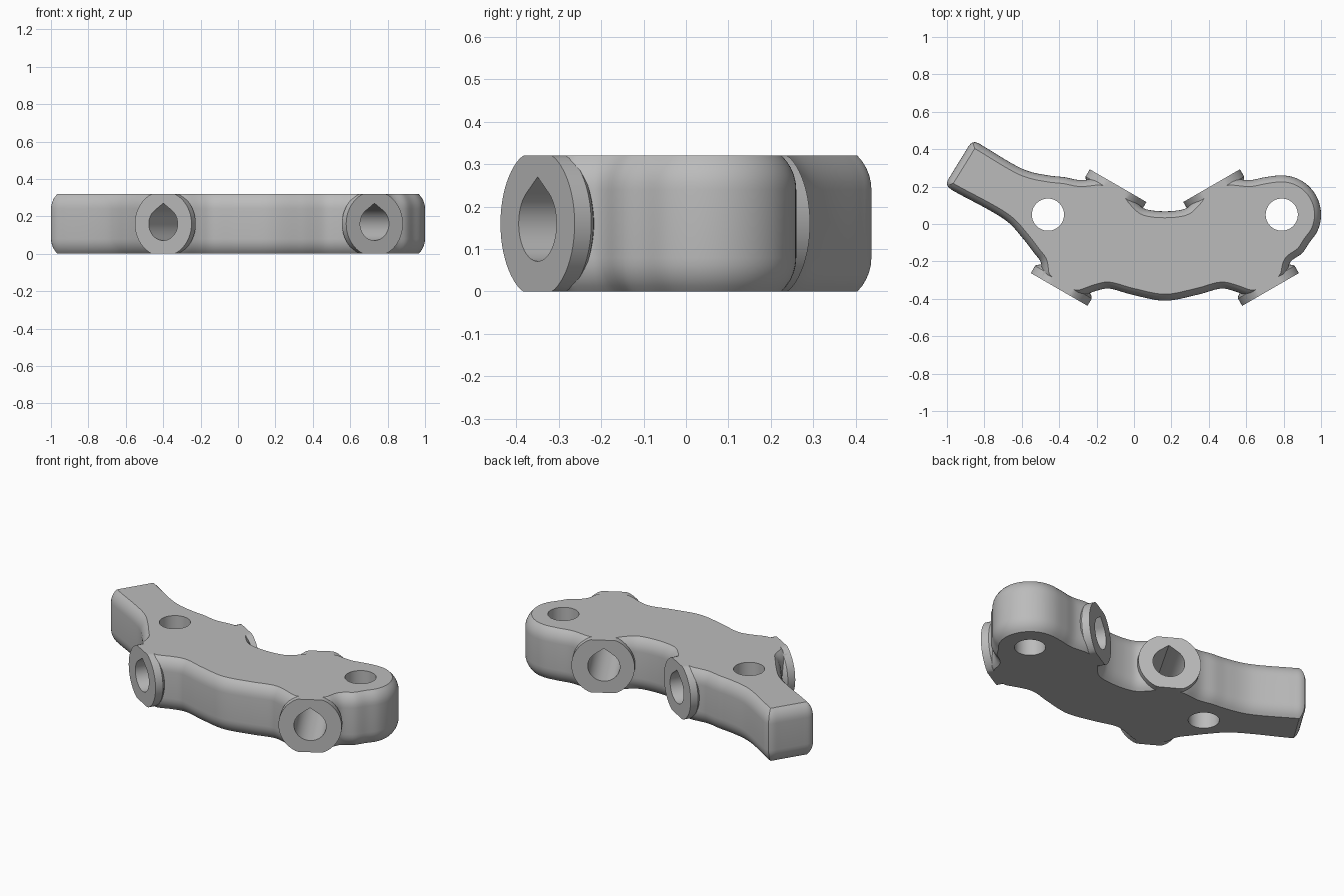
import bpy, bmesh, math
from mathutils import Vector

HEIGHT = 0.32
MID = HEIGHT / 2
AXIS_X = 0.165            # symmetry line of the twin bosses
BOSS_R = 0.175
TILT = Vector((0.5, math.sqrt(0.75)))

cube = bpy.data.objects.get("Cube")
if cube:
    bpy.data.objects.remove(cube, do_unlink=True)

grey = bpy.data.materials.new("plain grey")
grey.use_nodes = True
color = (0.5, 0.5, 0.5, 1)
grey.diffuse_color = color
for node in grey.node_tree.nodes:
    if node.type == 'BSDF_PRINCIPLED':
        node.inputs["Base Color"].default_value = color


def loft(name, rings):
    """Closed solid through equal-length rings of points."""
    bm = bmesh.new()
    rows = [[bm.verts.new(p) for p in ring] for ring in rings]
    n = len(rows[0])
    for a, b in zip(rows, rows[1:]):
        for i in range(n):
            j = (i + 1) % n
            bm.faces.new((a[i], a[j], b[j], b[i]))
    bm.faces.new(rows[0][::-1])
    bm.faces.new(rows[-1])
    bmesh.ops.recalc_face_normals(bm, faces=bm.faces)
    mesh = bpy.data.meshes.new(name)
    bm.to_mesh(mesh)
    bm.free()
    mesh.materials.append(grey)
    obj = bpy.data.objects.new(name, mesh)
    bpy.context.collection.objects.link(obj)
    return obj


def combine(target, tool, operation):
    mod = target.modifiers.new(operation, 'BOOLEAN')
    mod.operation, mod.solver, mod.object = operation, 'EXACT', tool
    bpy.context.view_layer.objects.active = target
    bpy.ops.object.modifier_apply(modifier=mod.name)
    bpy.data.objects.remove(tool, do_unlink=True)


def flip(points):
    return [Vector((2 * AXIS_X - p[0], p[1])) for p in reversed(points)]


def boss_edge(center, inward):
    """Outline points just behind a boss face, counter-clockwise."""
    side = Vector((inward.y, -inward.x))
    spots = ((-0.11, 0.02), (-0.07, 0.004), (0, 0.003), (0.07, 0.004), (0.11, 0.02))
    return [center + side * s + inward * d for s, d in spots]


def smooth_loop(points, step):
    """Centripetal spline through a closed loop of points."""
    out, n = [], len(points)
    for i in range(n):
        p = [points[(i + k - 1) % n] for k in range(4)]
        t = [0]
        for a, b in zip(p, p[1:]):
            t.append(t[-1] + math.sqrt((b - a).length))
        count = max(1, round((p[2] - p[1]).length / step))
        for k in range(count):
            u = t[1] + (t[2] - t[1]) * k / count
            q = p
            for span in (1, 2, 2):
                lo = 1 if len(q) == 2 else 0
                q = [q[m].lerp(q[m + 1], (u - t[m + lo]) / (t[m + lo + span - (lo and 1)] - t[m + lo]))
                     for m in range(len(q) - 1)]
            out.append(q[0])
    return out


# Boss positions: front pair and back pair share two slanted channels
front_boss = Vector((0.73, -0.35))
back_boss = Vector((0.415, 0.205))
in_front = Vector((-TILT.x, TILT.y))
in_back = -in_front

# Body outline
front = [(0.34, -0.378), (0.47, -0.345), (0.53, -0.357)]
front = [Vector(p) for p in front] + boss_edge(front_boss, in_front)
notch = boss_edge(back_boss, in_back) + [Vector((0.28, 0.085)), Vector((0.23, 0.072))]
lobe = [Vector((0.835, -0.205)), Vector((0.9, -0.155))]
for k in range(8):
    a = math.radians(-45 + 135 * k / 7)
    lobe.append(Vector((0.79 + 0.21 * math.cos(a), 0.05 + 0.21 * math.sin(a))))
lobe += [Vector((0.7, 0.25)), Vector((0.62, 0.235))]
arm = [Vector(p) for p in (
    (-0.29, 0.235), (-0.37, 0.25), (-0.46, 0.26), (-0.585, 0.29), (-0.8, 0.413),
    (-0.835, 0.433), (-0.862, 0.437), (-0.885, 0.415), (-0.9, 0.39),
    (-0.98, 0.26), (-0.997, 0.23), (-0.998, 0.205), (-0.975, 0.183), (-0.94, 0.163),
    (-0.68, 0.015), (-0.6, -0.07), (-0.53, -0.16), (-0.5, -0.2))]
outline = ([Vector((AXIS_X, -0.41))] + front + lobe + notch + [Vector((AXIS_X, 0.068))]
           + flip(notch) + arm + flip(front))
loop = smooth_loop(outline, 0.015)
n = len(loop)
normals = []
for i in range(n):
    d = (loop[(i + 1) % n] - loop[i - 1]).normalized()
    normals.append(Vector((-d.y, d.x)))
for _ in range(3):
    normals = [(normals[i - 1] + normals[i] * 2 + normals[(i + 1) % n]).normalized()
               for i in range(n)]

# Rounded edge: a shallow arc that meets the flat faces at a crease
ARC_R, ARC = 0.109, math.radians(47)
edge = [(ARC_R * (1 - math.cos(ARC * k / 5)), ARC_R * math.sin(ARC * k / 5)) for k in range(6)]
drop = edge[-1][1]
levels = [(i, drop - h) for i, h in reversed(edge)]
levels += [(i, HEIGHT - drop + h) for i, h in edge]
body = loft("caliper_body", [
    [(p.x + m.x * inset, p.y + m.y * inset, z) for p, m in zip(loop, normals)]
    for inset, z in levels])


def along(center, inward, side, up, depth):
    across = Vector((-inward.y, inward.x))
    p = center + across * side + inward * depth
    return (p.x, p.y, min(max(MID + up, 0), HEIGHT))


def boss(center, inward):
    """Flared round boss, flattened at the top and bottom of the body."""
    profile = ((0, BOSS_R), (0.045, BOSS_R), (0.055, 0.168), (0.065, 0.153),
               (0.08, 0.137), (0.1, 0.125), (0.2, 0.11))
    angles = [math.tau * k / 64 for k in range(64)]
    return loft("boss", [[along(center, inward, r * math.cos(a), r * math.sin(a), d)
                          for a in angles] for d, r in profile])


def channel(center, inward, length):
    """Teardrop channel with its point upward."""
    r, tip = 0.089, 0.11
    gap = math.acos(r / tip)
    start, sweep = math.pi / 2 + gap, math.tau - 2 * gap
    shape = [(r * math.cos(start + sweep * k / 40), r * math.sin(start + sweep * k / 40))
             for k in range(41)] + [(0, tip)]
    return loft("channel", [[along(center, inward, s, u, d) for s, u in shape]
                            for d in (-0.1, length + 0.1)])


def bolt_hole(x, y, r=0.086):
    ring = [(x + r * math.cos(math.tau * k / 48), y + r * math.sin(math.tau * k / 48))
            for k in range(48)]
    return loft("bolt_hole", [[(a, b, z) for a, b in ring] for z in (-0.1, HEIGHT + 0.1)])


# Join the bosses, then cut the channels and bolt holes
mirrored = lambda v: Vector((2 * AXIS_X - v.x, v.y))
turned = lambda v: Vector((-v.x, v.y))
sides = [(front_boss, back_boss, in_front),
         (mirrored(front_boss), mirrored(back_boss), turned(in_front))]
for f, b, d in sides:
    combine(body, boss(f, d), 'UNION')
    combine(body, boss(b, -d), 'UNION')
for f, b, d in sides:
    combine(body, channel(f, d, (b - f).length), 'DIFFERENCE')
for x in (0.79, -0.46):
    combine(body, bolt_hole(x, 0.05), 'DIFFERENCE')

# Smooth walls with crisp rims
bpy.ops.object.select_all(action='DESELECT')
body.select_set(True)
bpy.context.view_layer.objects.active = body
bpy.ops.object.shade_smooth_by_angle(angle=math.radians(32))
